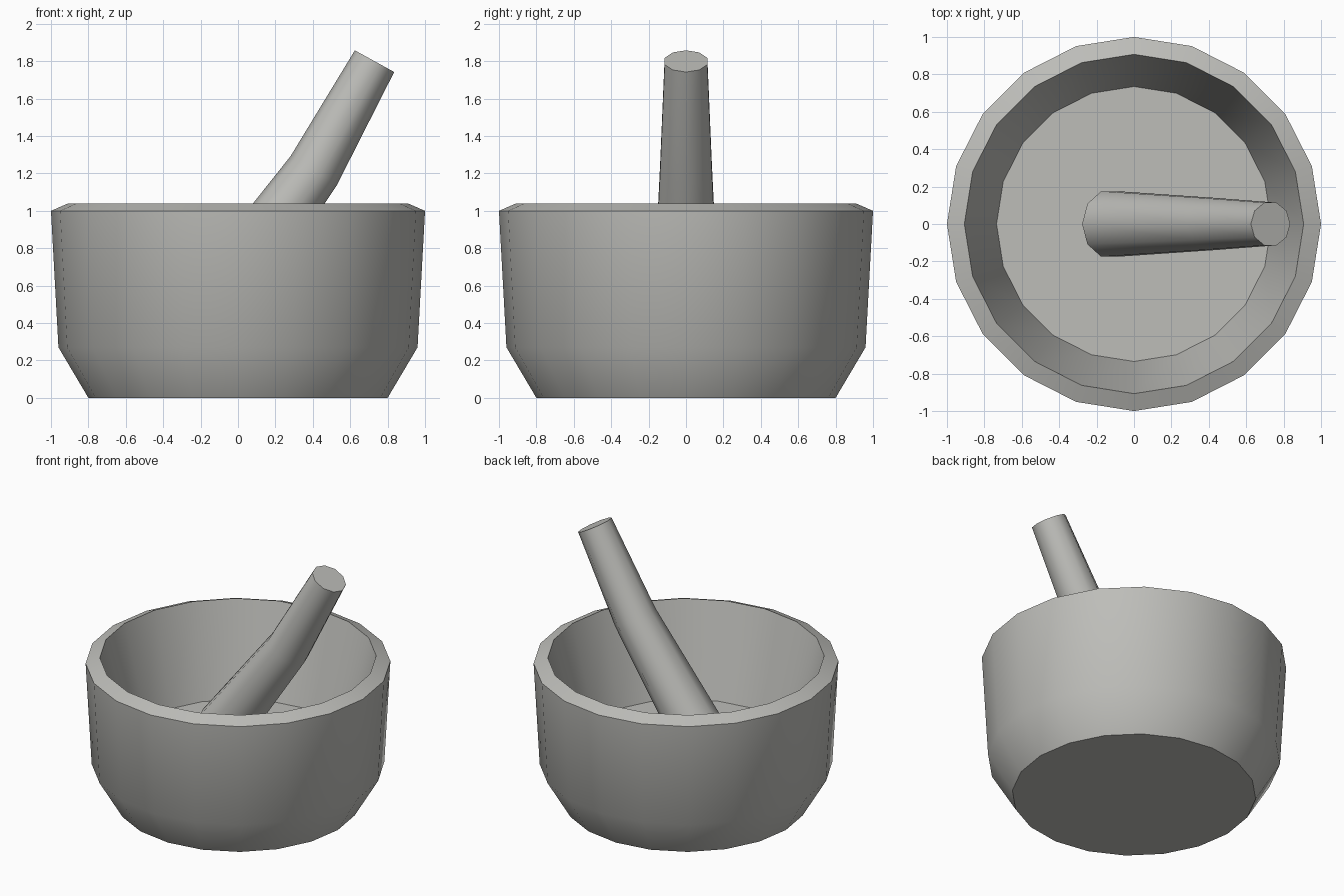
import bpy, bmesh
from math import cos, sin, tau, radians
from mathutils import Vector

cube = bpy.data.objects.get("Cube")
if cube:
    bpy.data.objects.remove(cube, do_unlink=True)

# Stone colour shared by both parts
stone = bpy.data.materials.new("grey stone")
colour = (0.51, 0.51, 0.485, 1)
stone.diffuse_color = colour
stone.use_nodes = True
bsdf = next(n for n in stone.node_tree.nodes if n.type == 'BSDF_PRINCIPLED')
bsdf.inputs["Base Color"].default_value = colour
bsdf.inputs["Roughness"].default_value = 0.8


def loft(name, sides, rings):
    """Join rings of (centre, axis, radius) into a capped solid."""
    bm = bmesh.new()
    loops = []
    for centre, axis, radius in rings:
        v = Vector((0, 1, 0))
        u = v.cross(Vector(axis).normalized())
        loops.append([bm.verts.new(Vector(centre) + radius * (
            u * cos(tau * i / sides) + v * sin(tau * i / sides)))
            for i in range(sides)])
    for low, high in zip(loops, loops[1:]):
        for i in range(sides):
            j = (i + 1) % sides
            bm.faces.new((low[i], low[j], high[j], high[i]))
    bm.faces.new(loops[0][::-1])
    bm.faces.new(loops[-1])
    bmesh.ops.recalc_face_normals(bm, faces=bm.faces)
    mesh = bpy.data.meshes.new(name)
    bm.to_mesh(mesh)
    bm.free()
    mesh.materials.append(stone)
    obj = bpy.data.objects.new(name, mesh)
    bpy.context.collection.objects.link(obj)
    bpy.ops.object.select_all(action='DESELECT')
    obj.select_set(True)
    bpy.context.view_layer.objects.active = obj
    bpy.ops.object.shade_smooth_by_angle(angle=radians(45))
    return obj


# Bowl: base, flared wall, sloping rim, then down the inside to the floor
bowl_profile = [(0.8, 0), (0.96, 0.27), (1.0, 1.0), (0.907, 1.04), (0.735, 0.39)]
loft("mortar_bowl", 20, [((0, 0, z), (0, 0, 1), r) for r, z in bowl_profile])

# Pestle: thick grinding end on the floor, slight bend, narrower grip
loft("pestle", 10, [
    ((-0.13, 0, 0.48), (0.6, 0, 0.8), 0.184),
    ((0.405, 0, 1.215), (0.53, 0, 0.85), 0.146),
    ((0.73, 0, 1.80), (0.48, 0, 0.87), 0.12),
])
